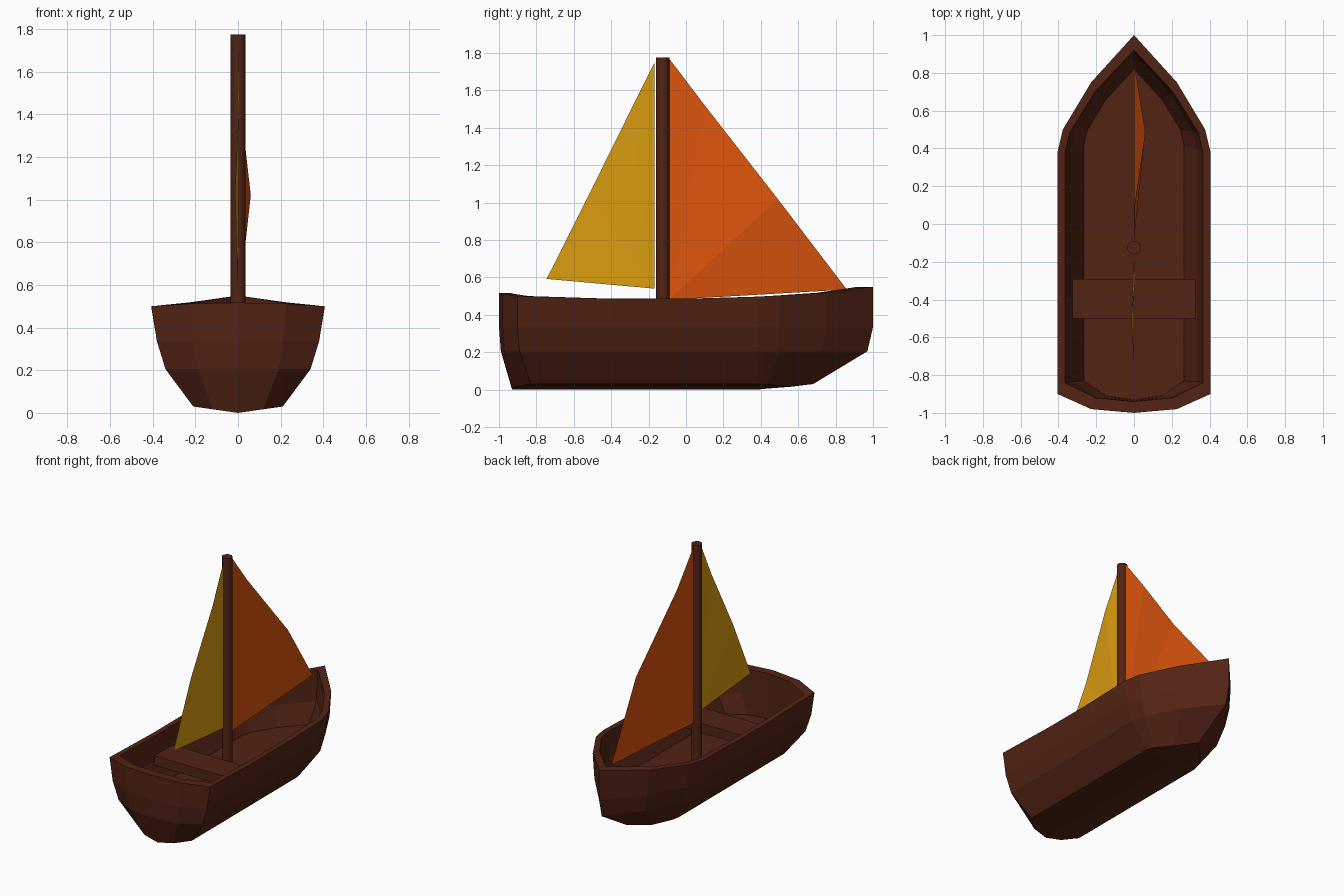
import bpy, bmesh

if "Cube" in bpy.data.objects:
    bpy.data.objects.remove(bpy.data.objects["Cube"])


def material(name, color):
    m = bpy.data.materials.new(name)
    m.diffuse_color = (*color, 1)
    m.use_nodes = True
    m.node_tree.nodes["Principled BSDF"].inputs["Base Color"].default_value = m.diffuse_color
    return m


wood = material("dark_wood", (0.085, 0.017, 0.007))
orange = material("orange_cloth", (0.72, 0.09, 0.004))
yellow = material("yellow_cloth", (0.70, 0.33, 0.005))


def finish(name, bm, mat, recalc=True):
    bmesh.ops.remove_doubles(bm, verts=bm.verts[:], dist=0.0005)
    if recalc:
        bmesh.ops.recalc_face_normals(bm, faces=bm.faces[:])
    me = bpy.data.meshes.new(name)
    bm.to_mesh(me)
    bm.free()
    me.materials.append(mat)
    ob = bpy.data.objects.new(name, me)
    bpy.context.collection.objects.link(ob)
    return ob


# Hull: stations from bow to stern (beam fraction, y, sheer height)
stations = [(0, 1, .55), (.56, .75, .518), (.93, .5, .503), (1, .38, .497),
            (1, 0, .486), (1, -.4, .486), (1, -.9, .50), (.56, -.98, .512), (0, -1, .517)]
# Rings from cockpit floor, over the rim, to keel
# (half beam, bow y, shoulder y, stern y, z or None for the sheer)
rings = [(0, .82, .42, -.93, .19), (.265, .82, .42, -.93, .19),
         (.335, .90, .39, -.935, .33), (.365, .92, .38, -.94, None),
         (.405, 1, .38, -1, None), (.38, 1, .38, -1, .335),
         (.34, .97, .38, -.99, .205), (.21, .68, .38, -.93, .03),
         (0, .68, .38, -.93, .0)]


def hull_point(st, ring):
    f, y, sheer = st
    beam, bow, shoulder, stern, z = ring
    if y >= .38:
        yy = shoulder + (y - .38) / .62 * (bow - shoulder)
    elif y <= -.9:
        yy = y + 1 + stern
    else:
        yy = y
    if z is None:
        z = sheer
    elif z < .1:
        # flat V bottom, rising to the bow
        z = .03 if f == 0 and y > 0 else (.03 * f if beam else 0.0)
        if f and y > .4 and not beam:
            z = .015 if y > .6 else .006
    return f * beam, yy, z


bm = bmesh.new()
for side in (1, -1):
    grid = []
    for st in stations:
        pts = [hull_point(st, r) for r in rings]
        grid.append([bm.verts.new((side * x, y, z)) for x, y, z in pts])
    for a, b in zip(grid, grid[1:]):
        for j in range(len(rings) - 1):
            bm.faces.new((a[j], a[j + 1], b[j + 1], b[j]))
bmesh.ops.remove_doubles(bm, verts=bm.verts[:], dist=0.0005)
bmesh.ops.dissolve_degenerate(bm, edges=bm.edges[:], dist=0.0005)
finish("hull", bm, wood)

# Seat plank across the cockpit
bm = bmesh.new()
bmesh.ops.create_cube(bm, size=1)
for v in bm.verts:
    v.co = (v.co.x * .65, v.co.y * .21 - .395, v.co.z * .07 + .345)
finish("seat", bm, wood)

# Mast
bpy.ops.mesh.primitive_cylinder_add(vertices=16, radius=.036, depth=1.59,
                                    location=(0, -.125, .98))
mast = bpy.context.object
mast.name = "mast"
mast.data.materials.append(wood)
bpy.ops.object.shade_smooth_by_angle()


# Sails: single cloth sheets fanned out from the lower mast corner
def sail(name, points, mat):
    bm = bmesh.new()
    v = [bm.verts.new(p) for p in points]
    for a, b in zip(v[1:], v[2:]):
        bm.faces.new((v[0], a, b))
    finish(name, bm, mat)


sail("main_sail", [(0, -.09, .48), (0, -.09, 1.77), (.003, .1, 1.52), (.06, .49, 1.02),
                   (0, .86, .535), (.004, .68, .555), (.006, .5, .56),
                   (.004, .28, .545), (0, .08, .505)], orange)
sail("small_sail", [(0, -.168, .54), (0, -.168, 1.75), (.006, -.3, 1.485),
                    (-.014, -.52, 1.04), (0, -.745, .592)], yellow)
